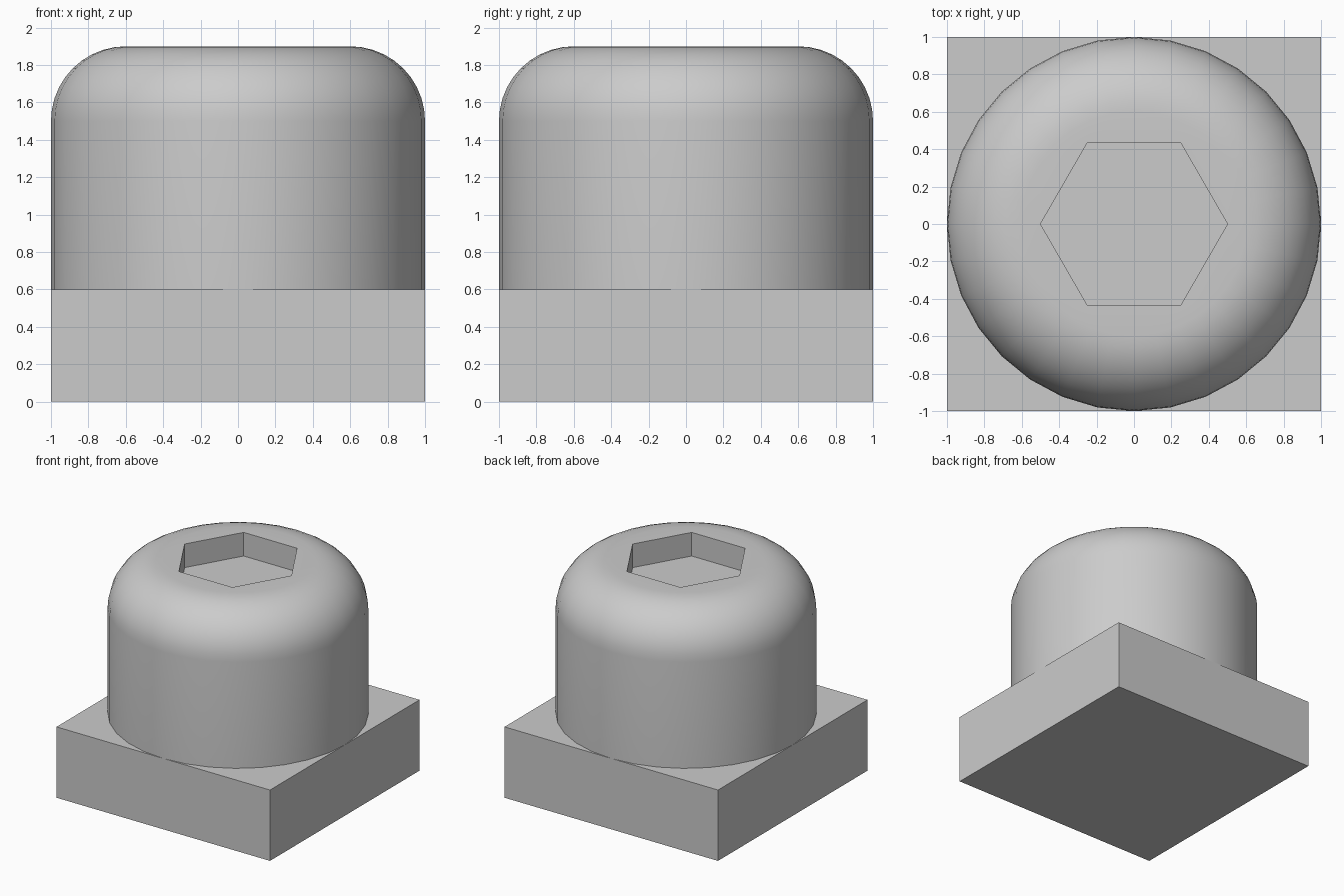
import bpy
import bmesh
from math import cos, sin, pi, radians

cube = bpy.data.objects.get("Cube")
if cube:
    bpy.data.objects.remove(cube, do_unlink=True)

grey = bpy.data.materials.new("plain grey")
grey.use_nodes = True
colour = (0.6, 0.6, 0.6, 1)
grey.diffuse_color = colour
grey.node_tree.nodes["Principled BSDF"].inputs["Base Color"].default_value = colour

SIDES = 32
BASE_TOP, HEAD_TOP = 0.6, 1.9
ROUND = 0.4
SOCKET_RADIUS, SOCKET_DEPTH = 0.5, 0.2


def make_object(name, bm):
    bmesh.ops.recalc_face_normals(bm, faces=bm.faces)
    mesh = bpy.data.meshes.new(name)
    bm.to_mesh(mesh)
    bm.free()
    mesh.materials.append(grey)
    obj = bpy.data.objects.new(name, mesh)
    bpy.context.collection.objects.link(obj)
    return obj


def ring(bm, radius, z, sides):
    return [bm.verts.new((radius * cos(2 * pi * i / sides),
                          radius * sin(2 * pi * i / sides), z))
            for i in range(sides)]


def skin(bm, lower, upper):
    n = len(lower)
    for i in range(n):
        j = (i + 1) % n
        bm.faces.new((lower[i], lower[j], upper[j], upper[i]))


# Square base block
bm = bmesh.new()
bmesh.ops.create_cube(bm, size=2)
for v in bm.verts:
    v.co.z = BASE_TOP if v.co.z > 0 else 0
make_object("base_block", bm)

# Round head: straight wall, then a quarter-round shoulder
bm = bmesh.new()
steps = 10
rings = [ring(bm, 1, BASE_TOP, SIDES)]
for k in range(steps + 1):
    a = k / steps * pi / 2
    rings.append(ring(bm, 1 - ROUND + ROUND * cos(a),
                      HEAD_TOP - ROUND + ROUND * sin(a), SIDES))
for lower, upper in zip(rings, rings[1:]):
    skin(bm, lower, upper)
bm.faces.new(rings[0])

# Hexagonal socket sunk into the flat top
rim = ring(bm, SOCKET_RADIUS, HEAD_TOP, 6)
floor = ring(bm, SOCKET_RADIUS, HEAD_TOP - SOCKET_DEPTH, 6)
skin(bm, floor, rim)
bm.faces.new(floor)

# Flat top between the shoulder and the socket rim
bm.edges.ensure_lookup_table()
border = [e for e in bm.edges if e.is_boundary]
bmesh.ops.triangle_fill(bm, edges=border, use_beauty=True)
head = make_object("socket_head", bm)

bpy.ops.object.select_all(action="DESELECT")
head.select_set(True)
bpy.context.view_layer.objects.active = head
bpy.ops.object.shade_smooth_by_angle(angle=radians(30))
